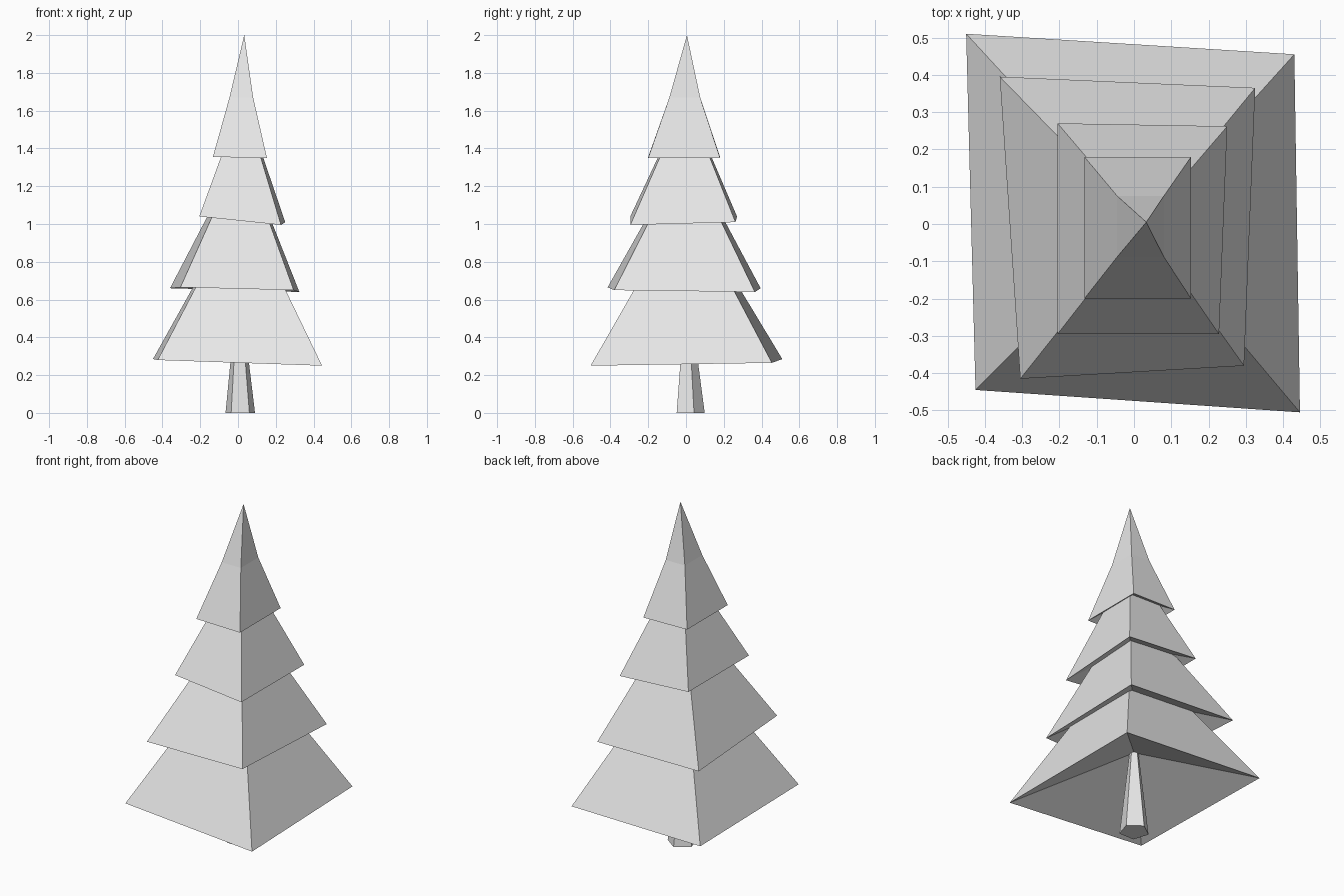
import bpy
import bmesh
import math

cube = bpy.data.objects.get("Cube")
if cube:
    bpy.data.objects.remove(cube, do_unlink=True)

GREY = (0.8, 0.8, 0.8, 1.0)
mat = bpy.data.materials.new("light_grey")
mat.use_nodes = True
mat.diffuse_color = GREY
mat.node_tree.nodes["Principled BSDF"].inputs["Base Color"].default_value = GREY


def build(name, rings):
    """Join successive rings of points; a ring of one point is a tip."""
    bm = bmesh.new()
    loops = [[bm.verts.new(p) for p in ring] for ring in rings]
    for a, b in zip(loops, loops[1:]):
        n = max(len(a), len(b))
        for i in range(n):
            j = (i + 1) % n
            corners = [a[i % len(a)], a[j % len(a)], b[j % len(b)], b[i % len(b)]]
            bm.faces.new(list(dict.fromkeys(corners)))
    for end in (loops[0], loops[-1]):
        if len(end) > 2:
            bm.faces.new(end)
    bmesh.ops.recalc_face_normals(bm, faces=bm.faces)
    mesh = bpy.data.meshes.new(name)
    bm.to_mesh(mesh)
    bm.free()
    mesh.materials.append(mat)
    obj = bpy.data.objects.new(name, mesh)
    bpy.context.collection.objects.link(obj)
    return obj


# Foliage tiers: hollow underside tip, uneven skirt corners, upper tip
build("foliage_bottom", [
    [(0, 0, 0.50)],
    [(-0.425, -0.445, 0.28), (0.445, -0.505, 0.25),
     (0.43, 0.455, 0.265), (-0.45, 0.51, 0.285)],
    [(0.02, 0, 1.13)]])
build("foliage_lower", [
    [(0, 0, 0.83)],
    [(-0.305, -0.415, 0.665), (0.295, -0.38, 0.65),
     (0.325, 0.365, 0.64), (-0.36, 0.395, 0.66)],
    [(0.025, 0, 1.4)]])
build("foliage_upper", [
    [(0.02, 0, 1.15)],
    [(-0.205, -0.295, 1.04), (0.228, -0.295, 0.995),
     (0.25, 0.262, 1.01), (-0.205, 0.27, 1.04)],
    [(0.025, 0, 1.67)]])

# Crown: skirt, narrower waist, then the point
build("foliage_crown", [
    [(0.01, -0.01, 1.46)],
    [(-0.133, -0.2, 1.355), (0.153, -0.2, 1.35),
     (0.153, 0.18, 1.35), (-0.133, 0.18, 1.355)],
    [(-0.045, -0.088, 1.67), (0.08, -0.088, 1.67),
     (0.08, 0.075, 1.67), (-0.045, 0.075, 1.67)],
    [(0.033, 0.005, 2.0)]])


# Five-sided tapered trunk
def pentagon(cx, cy, radius, z):
    angles = [math.radians(90 + 72 * i) for i in range(5)]
    return [(cx + radius * math.cos(a), cy + radius * math.sin(a), z) for a in angles]


build("trunk", [pentagon(0.012, 0.017, 0.082, 0),
                pentagon(0.006, 0.008, 0.025, 0.5)])
